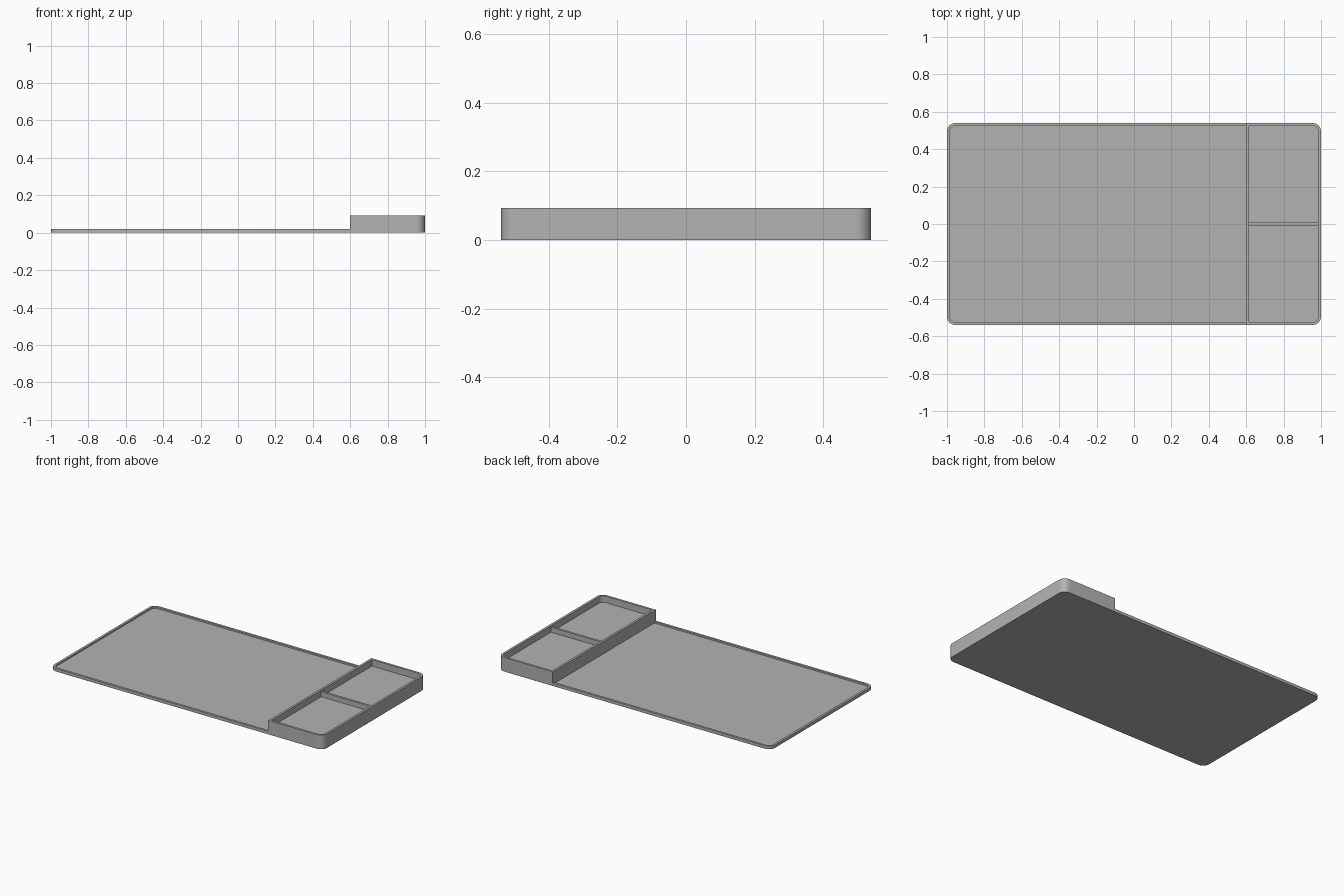
import bpy
import bmesh
import math

cube = bpy.data.objects.get("Cube")
if cube:
    bpy.data.objects.remove(cube, do_unlink=True)

# Main sizes
HALF_X, HALF_Y = 1.0, 0.54
HEIGHT, TRAY_TOP, TRAY_FLOOR = 0.093, 0.02, 0.01
BIN_X, BIN_FLOOR, DIVIDER_TOP = 0.60, 0.05, 0.083
WALL, RADIUS = 0.015, 0.045
ABOVE = HEIGHT + 0.1

grey = bpy.data.materials.new("matte grey")
grey.use_nodes = True
colour = (0.45, 0.45, 0.45, 1)
grey.diffuse_color = colour
grey.node_tree.nodes["Principled BSDF"].inputs["Base Color"].default_value = colour


def prism(name, x0, x1, y0, y1, z0, z1, radii=(0, 0, 0, 0)):
    """Upright block; radii round the corners counter-clockwise from (x1, y1)."""
    corners = [(x1, y1, -1, -1), (x0, y1, 1, -1), (x0, y0, 1, 1), (x1, y0, -1, 1)]
    bm = bmesh.new()
    outline = []
    for i, ((x, y, sx, sy), r) in enumerate(zip(corners, radii)):
        steps = 10 if r else 0
        for k in range(steps + 1):
            a = math.pi / 2 * (i + k / max(steps, 1))
            outline.append(bm.verts.new((x + r * (sx + math.cos(a)),
                                         y + r * (sy + math.sin(a)), z0)))
    base = bm.faces.new(outline)
    top = bmesh.ops.extrude_face_region(bm, geom=[base])["geom"]
    bmesh.ops.translate(bm, vec=(0, 0, z1 - z0),
                        verts=[g for g in top if isinstance(g, bmesh.types.BMVert)])
    bmesh.ops.recalc_face_normals(bm, faces=bm.faces)
    mesh = bpy.data.meshes.new(name)
    bm.to_mesh(mesh)
    bm.free()
    mesh.materials.append(grey)
    obj = bpy.data.objects.new(name, mesh)
    bpy.context.collection.objects.link(obj)
    return obj


# Solid blank with rounded corners
tray = prism("desk_tray", -HALF_X, HALF_X, -HALF_Y, HALF_Y, 0, HEIGHT, (RADIUS,) * 4)

ix, iy, ir = HALF_X - WALL, HALF_Y - WALL, RADIUS - WALL
half = WALL / 2
cutters = [
    # Step down from the raised bins to the low tray
    prism("step_cutter", -1.2, BIN_X, -0.8, 0.8, TRAY_TOP, ABOVE),
    # Shallow recess of the low tray
    prism("tray_recess_cutter", -ix, BIN_X, -iy, iy, TRAY_FLOOR, ABOVE, (0, ir, ir, 0)),
    # Two bins
    prism("back_bin_cutter", BIN_X + WALL, ix, half, iy, BIN_FLOOR, ABOVE, (ir, 0, 0, 0)),
    prism("front_bin_cutter", BIN_X + WALL, ix, -iy, -half, BIN_FLOOR, ABOVE, (0, 0, 0, ir)),
    # Divider slightly below the rim
    prism("divider_cutter", BIN_X + WALL, ix, -0.03, 0.03, DIVIDER_TOP, ABOVE),
]

# Carve the tray, then discard the cutters
bpy.ops.object.select_all(action="DESELECT")
bpy.context.view_layer.objects.active = tray
tray.select_set(True)
for cutter in cutters:
    cutter.hide_render = True
    mod = tray.modifiers.new(cutter.name, "BOOLEAN")
    mod.operation = "DIFFERENCE"
    mod.solver = "EXACT"
    mod.object = cutter
    bpy.ops.object.modifier_apply(modifier=mod.name)
    bpy.data.objects.remove(cutter, do_unlink=True)

bpy.ops.object.shade_smooth_by_angle(angle=math.radians(30))
